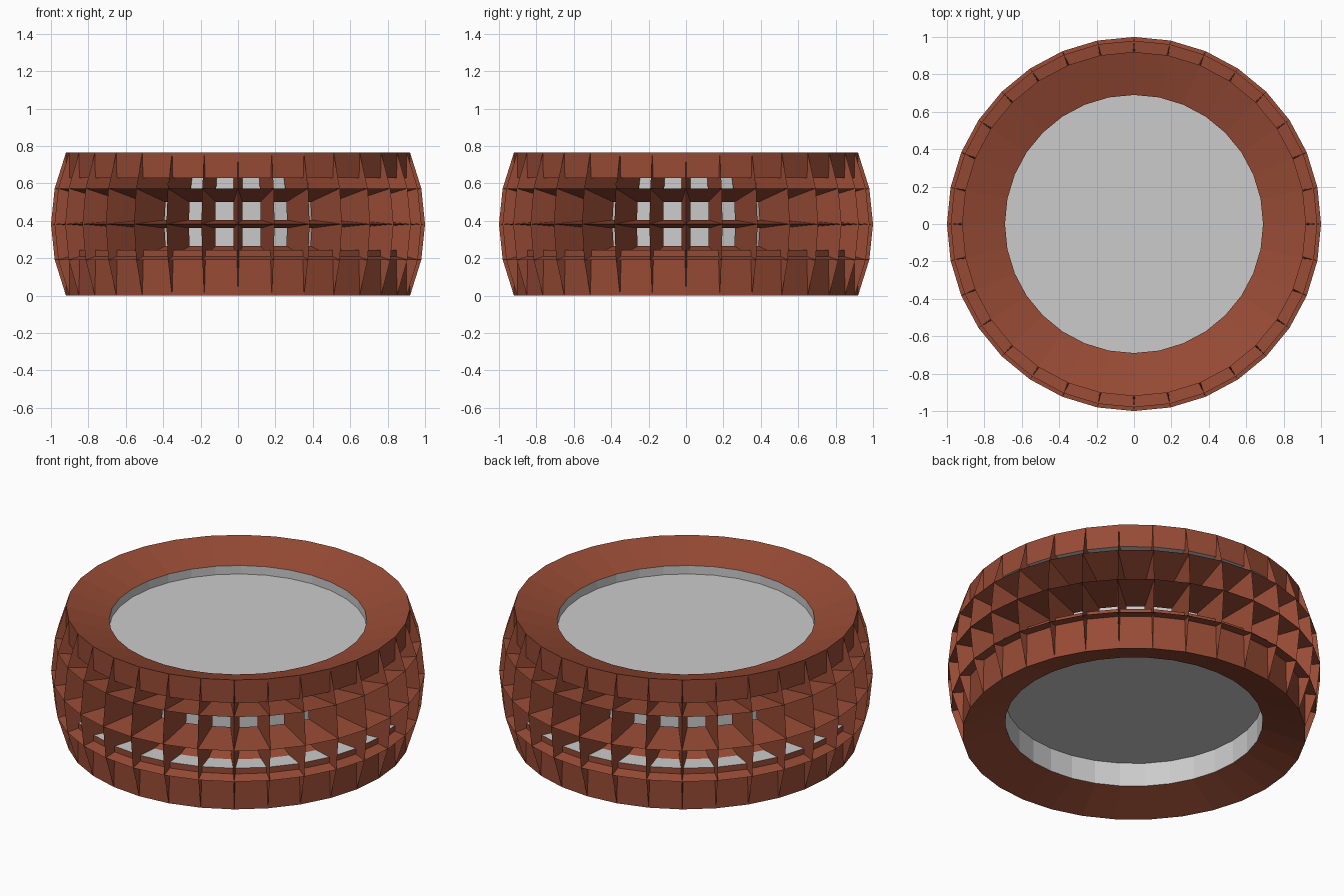
import bpy, bmesh
from math import sin, cos, tau

if "Cube" in bpy.data.objects:
    bpy.data.objects.remove(bpy.data.objects["Cube"])

N = 32  # sides around

brown = bpy.data.materials.new("brown")
brown.diffuse_color = (0.31, 0.07, 0.035, 1)
brown.use_nodes = True
brown.node_tree.nodes["Principled BSDF"].inputs["Base Color"].default_value = brown.diffuse_color


def finish(bm, name, mat=None):
    me = bpy.data.meshes.new(name)
    bm.to_mesh(me)
    bm.free()
    ob = bpy.data.objects.new(name, me)
    bpy.context.collection.objects.link(ob)
    if mat:
        me.materials.append(mat)
    return ob


def rings(bm, profile):
    """One ring of vertices per (radius, z); a single vertex on the axis."""
    out = []
    for r, z in profile:
        if r == 0:
            out.append([bm.verts.new((0, 0, z))] * N)
        else:
            out.append([bm.verts.new((r * cos(tau * k / N), r * sin(tau * k / N), z))
                        for k in range(N)])
    return out


def quads(rows):
    for lo, hi in zip(rows, rows[1:]):
        for k in range(N):
            n = (k + 1) % N
            yield lo[k], lo[n], hi[n], hi[k]


def lathe(name, profile, mat=None):
    bm = bmesh.new()
    for q in quads(rings(bm, profile)):
        bm.faces.new(list(dict.fromkeys(q)))
    return finish(bm, name, mat)


# Outer lattice: every barrel panel becomes a tapering, open funnel
bm = bmesh.new()
barrel = rings(bm, [(0.92, 0), (0.98, 0.191), (1.0, 0.382), (0.98, 0.573), (0.92, 0.764)])
for q in list(quads(barrel)):
    mid = sum((v.co for v in q), q[0].co * 0) / 4
    normal = (q[2].co - q[0].co).cross(q[3].co - q[1].co).normalized()
    inner = [bm.verts.new(mid + (v.co - mid) * 0.5 - normal * 0.25) for v in q]
    for i in range(4):
        j = (i + 1) % 4
        bm.faces.new((q[i], q[j], inner[j], inner[i]))
finish(bm, "lattice", brown)

# Solid brown rims with sloping faces
lathe("bottom_rim", [(0.69, 0.075), (0.92, 0), (0.92, 0.243)], brown)
lathe("top_rim", [(0.92, 0.628), (0.92, 0.764), (0.69, 0.69)], brown)

# Grey drum between the rims, and the recessed discs in both openings
lathe("drum", [(0.92, 0.243), (0.69, 0.243), (0.69, 0.628), (0.92, 0.628)])
lathe("bottom_disc", [(0, 0.215), (0.69, 0.215), (0.69, 0.075)])
lathe("top_disc", [(0.69, 0.69), (0.69, 0.64), (0, 0.64)])
